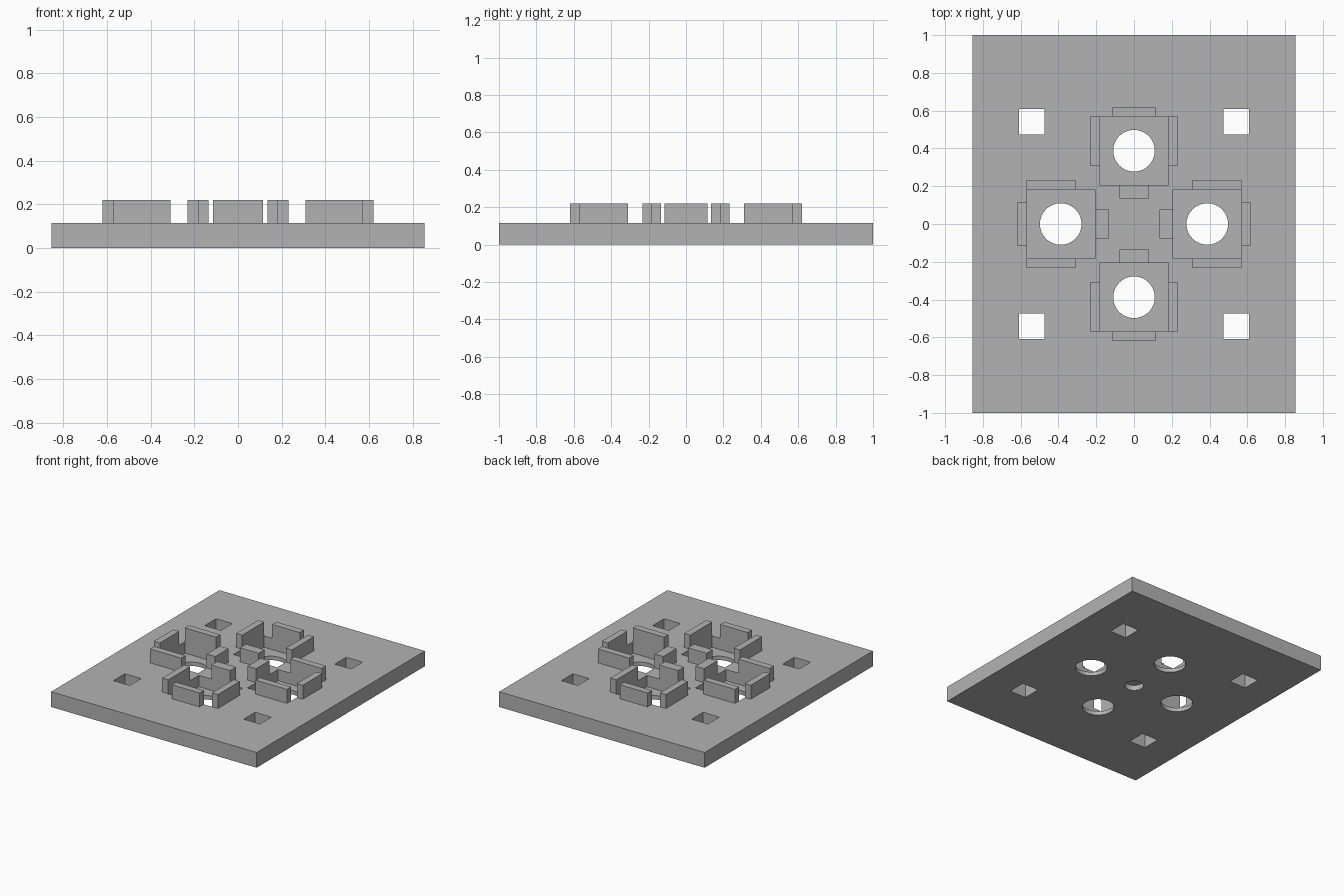
import bpy
from math import radians
from mathutils import Matrix, Vector

cube = bpy.data.objects.get("Cube")
if cube:
    bpy.data.objects.remove(cube, do_unlink=True)

grey = bpy.data.materials.new("plain grey")
grey.use_nodes = True
colour = (0.45, 0.45, 0.45, 1)
grey.diffuse_color = colour
grey.node_tree.nodes["Principled BSDF"].inputs["Base Color"].default_value = colour

THICK, TOP, FLOOR = 0.115, 0.22, 0.03   # plate top, wall top, pocket floor
RING = 0.388                            # distance of each socket from the centre
HALF, WALL = 0.182, 0.05                # pocket half width, wall thickness


def box(name, x0, x1, y0, y1, z0, z1, turn=0):
    """Box between two corners, turned about the model's centre."""
    bpy.ops.mesh.primitive_cube_add(size=1)
    ob = bpy.context.object
    ob.name = name
    centre = Vector((x0 + x1, y0 + y1, z0 + z1)) / 2
    ob.data.transform(Matrix.Rotation(radians(turn), 4, "Z")
                      @ Matrix.Translation(centre)
                      @ Matrix.Diagonal((x1 - x0, y1 - y0, z1 - z0, 1)))
    ob.data.materials.append(grey)
    return ob


def drill(name, radius, y, z0, z1, turn=0):
    """Upright cylinder used as a cutter."""
    bpy.ops.mesh.primitive_cylinder_add(vertices=48, radius=radius, depth=z1 - z0)
    ob = bpy.context.object
    ob.name = name
    ob.data.transform(Matrix.Rotation(radians(turn), 4, "Z")
                      @ Matrix.Translation((0, y, (z0 + z1) / 2)))
    ob.data.materials.append(grey)
    return ob


plate = box("base_plate", -0.855, 0.855, -1, 1, 0, THICK)
cutters = [drill("centre_blind_hole", 0.065, 0, -0.1, 0.04)]

inner, outer = RING - HALF, RING + HALF
for i, side in enumerate(("back", "left", "front", "right")):
    turn = -90 * i

    # Square pocket with a round hole through its floor
    cutters.append(box(side + "_pocket", -HALF, HALF, inner, outer, FLOOR, 0.3, turn))
    cutters.append(drill(side + "_round_hole", 0.11, RING, -0.1, 0.06, turn))

    # Square mounting hole near a corner
    cutters.append(box(side + "_square_hole", 0.474, 0.61, 0.474, 0.61, -0.1, 0.3, turn))

    # Walls around the pocket
    box(side + "_outer_wall", -0.115, 0.115, outer, outer + WALL, THICK, TOP, turn)
    box(side + "_inner_wall", -0.078, 0.078, 0.135, inner, THICK, TOP, turn)
    for label, s in (("a", -1), ("b", 1)):
        x0, x1 = sorted((s * HALF, s * (HALF + WALL)))
        box(f"{side}_side_wall_{label}", x0, x1, 0.31, outer, THICK, TOP, turn)

# Cut the plate and discard the cutters
bpy.context.view_layer.objects.active = plate
for cutter in cutters:
    cutter.hide_render = True
    mod = plate.modifiers.new("cut", "BOOLEAN")
    mod.operation = "DIFFERENCE"
    mod.solver = "EXACT"
    mod.object = cutter
    bpy.ops.object.modifier_apply(modifier=mod.name)
    bpy.data.objects.remove(cutter, do_unlink=True)

bpy.ops.object.select_all(action="DESELECT")
plate.select_set(True)
bpy.ops.object.shade_smooth_by_angle(angle=radians(30))
